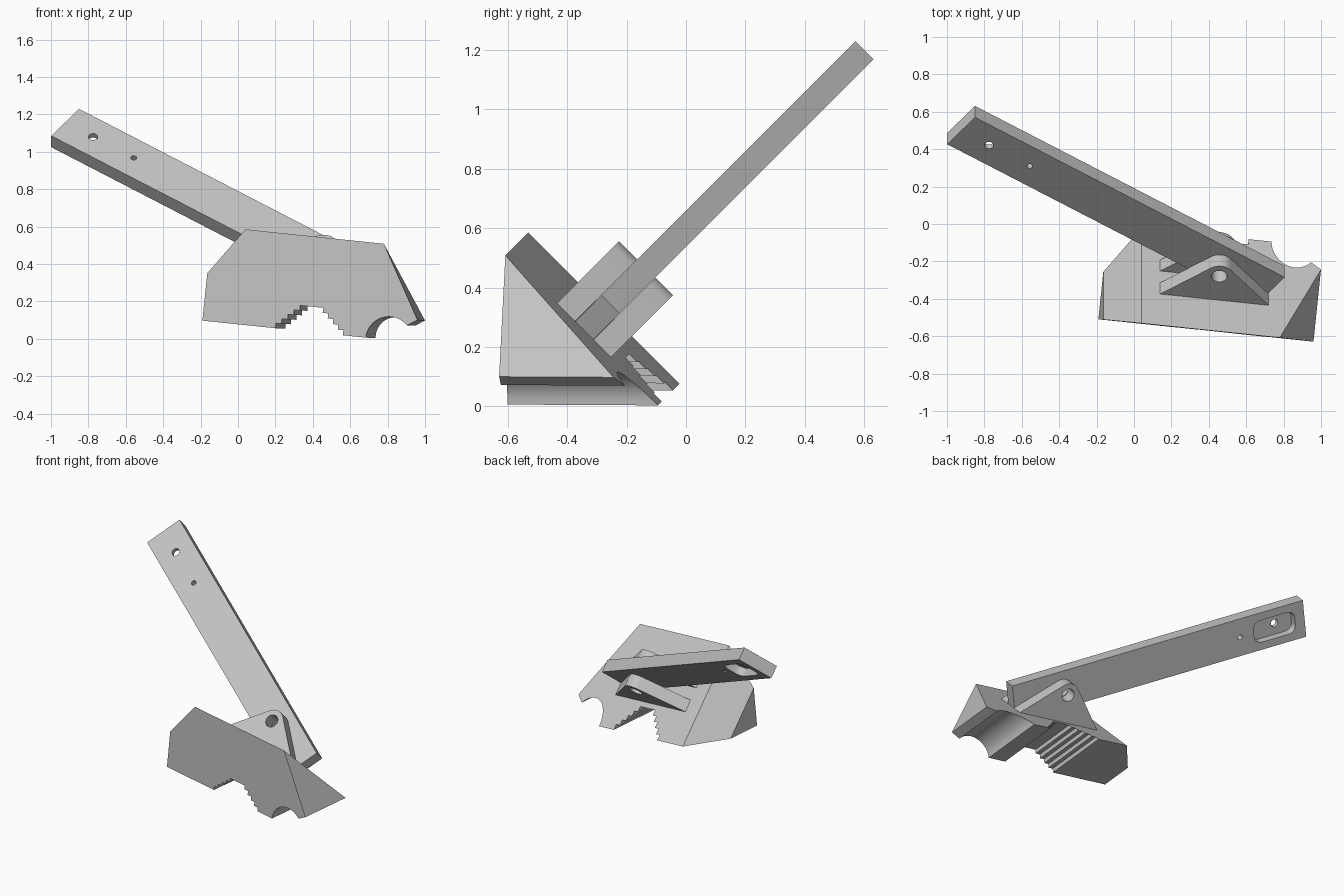
import bpy, bmesh, math
from mathutils import Vector, Matrix

cube = bpy.data.objects.get("Cube")
if cube:
    bpy.data.objects.remove(cube, do_unlink=True)

GREY = (0.55, 0.55, 0.55, 1)
mat = bpy.data.materials.new("plain grey")
mat.use_nodes = True
mat.diffuse_color = GREY
mat.node_tree.nodes["Principled BSDF"].inputs["Base Color"].default_value = GREY

# Shared directions: the pivot axis and the tilted frames of block and arm
R2 = math.sqrt(0.5)
X = Vector((1, 0, 0))
S = Vector((0, R2, R2))
AXIS = Vector((0, -R2, R2))


def turned(angle):
    """Two directions perpendicular to the pivot axis, turned by angle."""
    c, s = math.cos(angle), math.sin(angle)
    return X * c - S * s, X * s + S * c


ALONG, OUT = turned(math.asin(0.146))
ARM_U, ARM_V = turned(math.asin(0.59))
BACK = (OUT - AXIS) * R2
UP = (OUT + AXIS) * R2


def arc(cx, cy, r, start, end, n):
    steps = [math.radians(start + (end - start) * i / n) for i in range(n + 1)]
    return [(cx + r * math.cos(t), cy + r * math.sin(t)) for t in steps]


def rounded_box(x0, x1, y0, y1, r):
    return (arc(x1 - r, y1 - r, r, 0, 90, 8) + arc(x0 + r, y1 - r, r, 90, 180, 8)
            + arc(x0 + r, y0 + r, r, 180, 270, 8) + arc(x1 - r, y0 + r, r, 270, 360, 8))


def prism(name, pts, e1, e2, e3, lo, hi, planes=()):
    """Extrude a profile along e3, then trim it by (point, normal) planes."""
    bm = bmesh.new()
    base = bm.faces.new([bm.verts.new(e1 * p[0] + e2 * p[1] + e3 * lo) for p in pts])
    grown = bmesh.ops.extrude_face_region(bm, geom=[base])["geom"]
    moved = [g for g in grown if isinstance(g, bmesh.types.BMVert)]
    bmesh.ops.translate(bm, vec=e3 * (hi - lo), verts=moved)
    for point, normal in planes:
        cut = bmesh.ops.bisect_plane(bm, geom=bm.verts[:] + bm.edges[:] + bm.faces[:], dist=1e-5,
                                     plane_co=point, plane_no=normal, clear_outer=True)
        rim = [g for g in cut["geom_cut"] if isinstance(g, bmesh.types.BMEdge)]
        bmesh.ops.contextual_create(bm, geom=rim)
    bmesh.ops.recalc_face_normals(bm, faces=bm.faces)
    mesh = bpy.data.meshes.new(name)
    bm.to_mesh(mesh)
    bm.free()
    mesh.materials.append(mat)
    obj = bpy.data.objects.new(name, mesh)
    bpy.context.collection.objects.link(obj)
    return obj


def cut_away(obj, cutter):
    mod = obj.modifiers.new("cut", 'BOOLEAN')
    mod.operation = 'DIFFERENCE'
    mod.solver = 'EXACT'
    mod.object = cutter
    with bpy.context.temp_override(object=obj, active_object=obj):
        bpy.ops.object.modifier_apply(modifier="cut")
    bpy.data.objects.remove(cutter, do_unlink=True)


# Wedge block: stepped notch and round groove along its underside
LOW, REAR, FRONT = 0.08, 0.044, -0.527
mid, half, tread, riser = 0.431, 0.182, 0.03, 0.027
stair = []
for i in range(5):
    x = mid - half + i * tread
    stair += [(x, LOW + i * riser), (x, LOW + (i + 1) * riser)]
profile = [(-0.146, LOW)] + stair + [(2 * mid - x, z) for x, z in reversed(stair)]
profile += arc(0.862, LOW, 0.125, 180, 45, 20)
profile += [(1.004, 0.202), (0.718, 0.7), (-0.146, 0.7)]
corner = ALONG * 0.034 + OUT * REAR
block = prism("wedge_block", profile, ALONG, UP, BACK, FRONT, 0.05,
              [(corner, OUT), (corner, (OUT - ALONG).normalized())])

# Two hinge ears on the sloping back of the block
PIVOT = (0.428, 0.222)
ear_profile = [(0.135, REAR), (0.721, REAR)] + arc(*PIVOT, 0.077, 45.7, 134.3, 16)
ears = []
for name, lo, hi in (("upper_ear", 0.467, 0.553), ("lower_ear", 0.296, 0.379)):
    ear = prism(name, ear_profile, ALONG, OUT, AXIS, lo, hi)
    hole = arc(*PIVOT, 0.042, 0, 348.75, 31)
    cut_away(ear, prism("ear_hole", hole, ALONG, OUT, AXIS, lo - 0.05, hi + 0.05))
    ears.append(ear)

# Long flat arm with pivot hole, two small holes and a pocket underneath
T0, T1 = 0.380, 0.466
arm = prism("lever_arm", [(-1.437, 0.274), (0.613, 0.274), (0.613, 0.526), (-1.437, 0.526)],
            ARM_U, ARM_V, AXIS, T0, T1)
for u, r in ((0.274, 0.042), (-0.983, 0.016), (-1.252, 0.025)):
    hole = arc(u, 0.4, r, 0, 348.75, 31)
    cut_away(arm, prism("arm_hole", hole, ARM_U, ARM_V, AXIS, T0 - 0.05, T1 + 0.05))
pocket = rounded_box(-1.37, -1.08, 0.325, 0.475, 0.05)
cut_away(arm, prism("arm_pocket", pocket, ARM_U, ARM_V, AXIS, T0 - 0.05, T0 + 0.055))

# Smooth the round surfaces and keep the edges crisp
for obj in [block, arm] + ears:
    bpy.ops.object.select_all(action='DESELECT')
    obj.select_set(True)
    bpy.context.view_layer.objects.active = obj
    bpy.ops.object.shade_smooth_by_angle(angle=math.radians(25))
